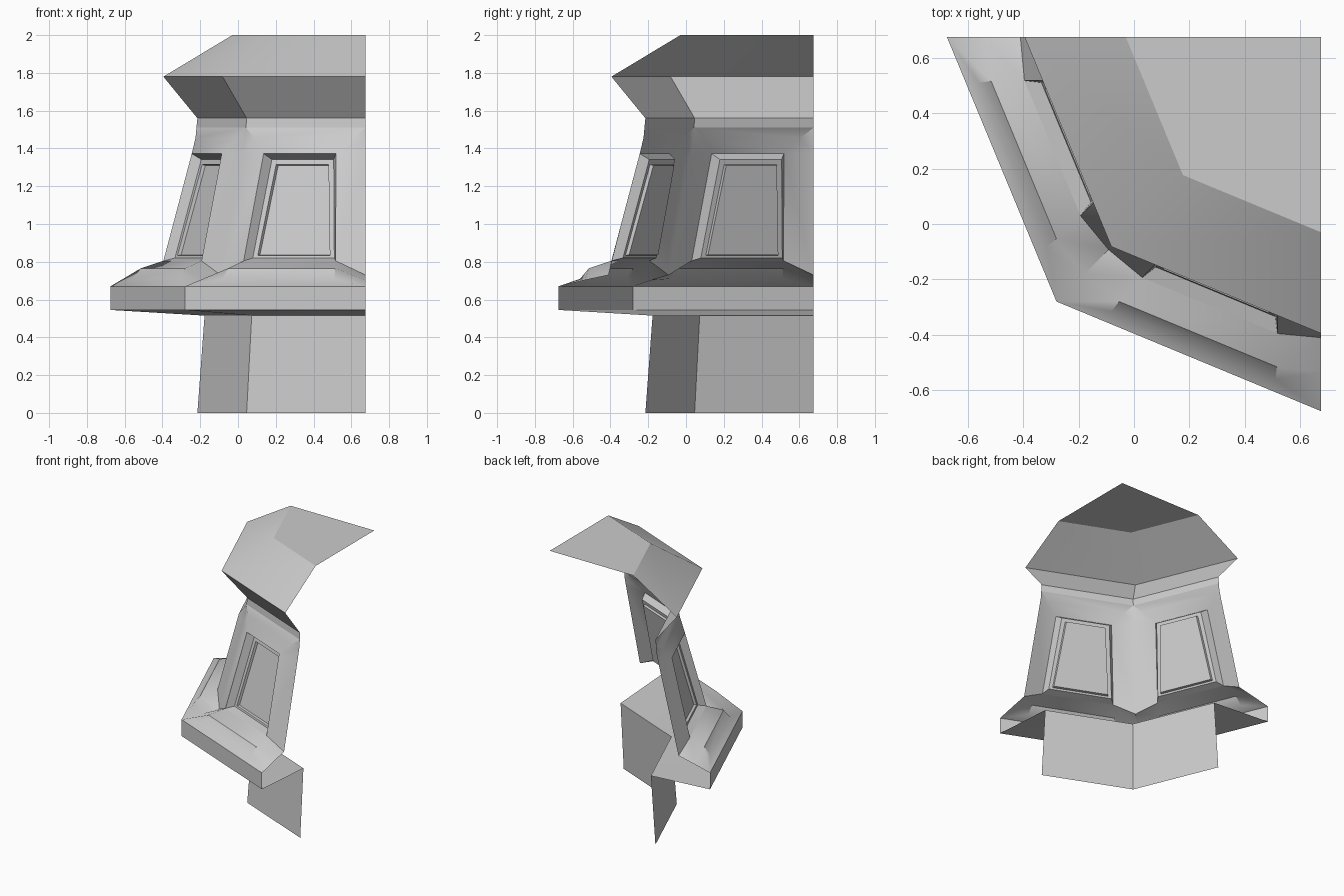
import bpy, bmesh
from math import sin, cos, radians
from mathutils import Vector

if "Cube" in bpy.data.objects:
    bpy.data.objects.remove(bpy.data.objects["Cube"])

CX = CY = 0.675            # octagon centre; only two of its eight sides are built
CORNERS = (180, 225, 270)


def corner_point(angle, d, w, z):
    """Point at distance d toward a corner, shifted w along the tangent."""
    a = radians(angle)
    return Vector((CX + d * cos(a) - w * sin(a), CY + d * sin(a) + w * cos(a), z))


def side_row(side, ring):
    """Middle of corner, its edge, next corner's edge and middle."""
    dm, zm, de, ze, w = ring
    a, b = CORNERS[side], CORNERS[side + 1]
    return [corner_point(a, dm, 0, zm), corner_point(a, de, w, ze),
            corner_point(b, de, -w, ze), corner_point(b, dm, 0, zm)]


def add_object(name, quads):
    bm = bmesh.new()
    for q in quads:
        bm.faces.new([bm.verts.new(p) for p in q])
    bmesh.ops.remove_doubles(bm, verts=bm.verts, dist=1e-4)
    bmesh.ops.dissolve_degenerate(bm, edges=bm.edges, dist=1e-4)
    me = bpy.data.meshes.new(name)
    bm.to_mesh(me)
    bm.free()
    ob = bpy.data.objects.new(name, me)
    bpy.context.collection.objects.link(ob)
    bpy.ops.object.select_all(action='DESELECT')
    ob.select_set(True)
    bpy.context.view_layer.objects.active = ob
    bpy.ops.object.shade_smooth_by_angle(angle=radians(30))
    return ob


def sweep(rings, open_rows=()):
    """Quads between stacked rings on both sides, with optional openings."""
    quads = []
    for s in (0, 1):
        rows = [side_row(s, r) for r in rings]
        for i, (lo, hi) in enumerate(zip(rows, rows[1:])):
            for k in range(3):
                if not (k == 1 and i in open_rows):
                    quads.append((lo[k], lo[k + 1], hi[k + 1], hi[k]))
    return quads


def plain(r, z):
    return (r, z, r, z, 0)


# Rings: mid distance, mid z, edge distance, edge z, half width
foot = (1.085, 0.73, 1.07, 0.805, 0.158)
head = (0.92, 1.372, 0.92, 1.372, 0.157)
collar = plain(0.895, 1.51)

# Lower wall, overhanging ledge and sloped skirt
add_object("base_and_ledge", sweep([
    plain(0.89, 0), plain(0.852, 0.515), plain(1.35, 0.545), plain(1.35, 0.67),
    (1.35, 0.67, 1.235, 0.71, 0.165),
    (1.21, 0.703, 1.19, 0.765, 0.16),
    foot]))

# Leaning wall with chamfered corner posts and one opening per side
add_object("wall", sweep([
    foot, head, (0.9, 1.455, 0.9, 1.455, 0.07), collar], open_rows=(0,)))

# Flared cornice and sloping roof edge
add_object("cornice", sweep([
    collar, plain(0.89, 1.56), plain(1.07, 1.78), plain(0.705, 2)]))

# Flat top
add_object("top_cap", [[corner_point(a, 0.705, 0, 2) for a in CORNERS]
                       + [Vector((CX, CY, 2))]])

# Recessed panels with stepped frames
quads = []
for s in (0, 1):
    mid = radians((CORNERS[s] + CORNERS[s + 1]) / 2)
    n = Vector((cos(mid), sin(mid), 0))
    t = Vector((-sin(mid), cos(mid), 0))
    lo, hi = side_row(s, foot), side_row(s, head)
    opening = (lo[1], lo[2], hi[2], hi[1])
    lean = (hi[1] - lo[1]).dot(n) / (hi[1].z - lo[1].z)
    loops = []
    for inset, depth in ((0, 0), (0.03, 0.05), (0.057, 0.05), (0.062, 0.068)):
        loop = []
        for p, sx, dz in zip(opening, (1, -1, -1, 1), (0.5, 0.5, -1, -1)):
            rise = dz * inset
            loop.append(p + t * sx * inset + Vector((0, 0, rise))
                        + n * (lean * rise - depth))
        loops.append(loop)
    for a, b in zip(loops, loops[1:]):
        for k in range(4):
            j = (k + 1) % 4
            quads.append((a[k], a[j], b[j], b[k]))
    quads.append(loops[-1])
add_object("recessed_panels", quads)
